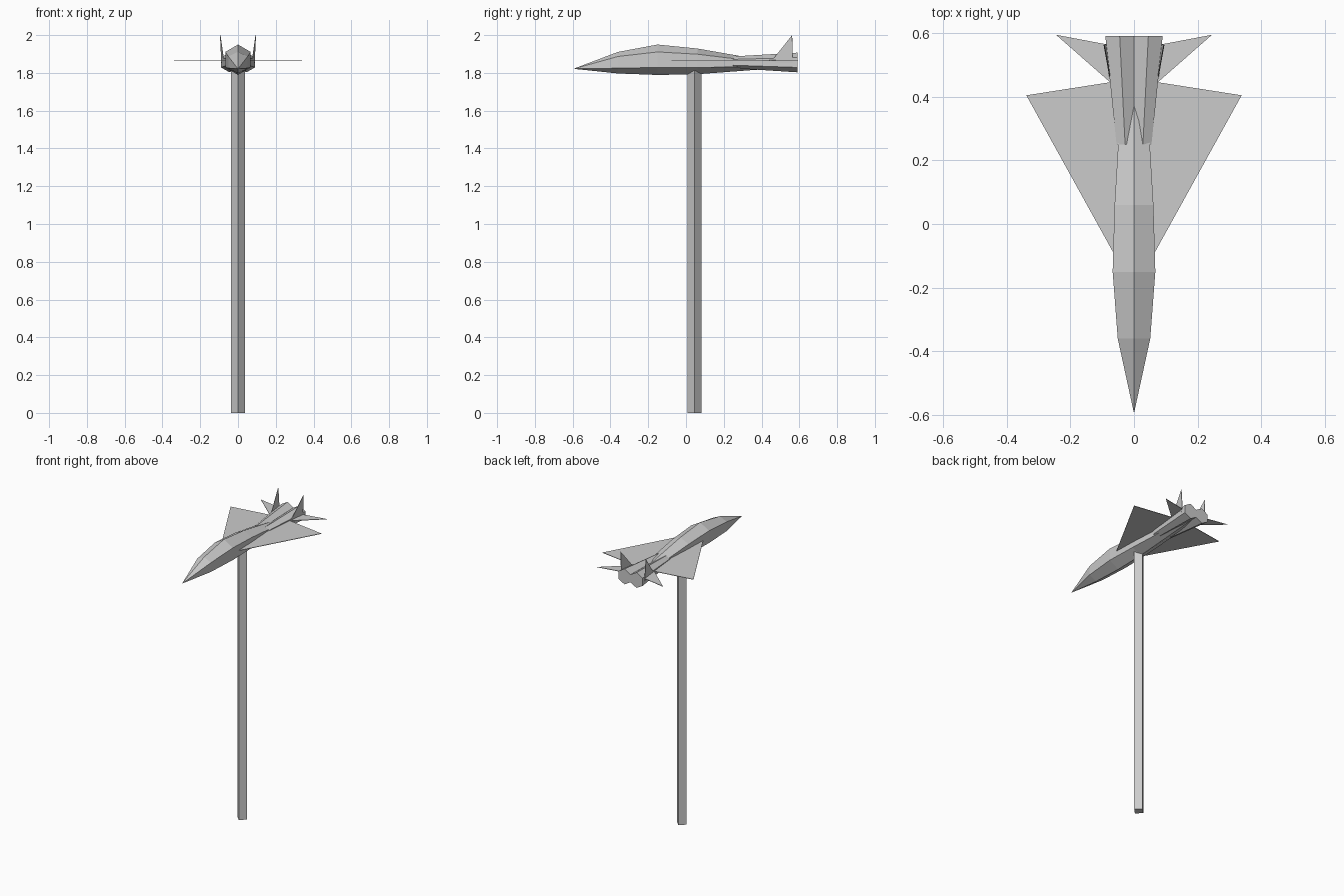
import bpy, bmesh
from math import sin, cos, pi

if "Cube" in bpy.data.objects:
    bpy.data.objects.remove(bpy.data.objects["Cube"])


def make(name, verts, faces):
    mesh = bpy.data.meshes.new(name)
    mesh.from_pydata(verts, [], faces)
    bm = bmesh.new()
    bm.from_mesh(mesh)
    bmesh.ops.remove_doubles(bm, verts=bm.verts, dist=1e-5)
    bmesh.ops.recalc_face_normals(bm, faces=bm.faces)
    bm.to_mesh(mesh)
    bm.free()
    ob = bpy.data.objects.new(name, mesh)
    bpy.context.collection.objects.link(ob)
    return ob


def loft(name, rings):
    n = len(rings[0])
    verts = [v for r in rings for v in r]
    faces = [tuple(range(n)), tuple(range((len(rings) - 1) * n, len(rings) * n))]
    for i in range(len(rings) - 1):
        for j in range(n):
            k = (j + 1) % n
            faces.append((i * n + j, i * n + k, (i + 1) * n + k, (i + 1) * n + j))
    return make(name, verts, faces)


def ring(x, y, z, r, n=6):
    return [(x + r * sin(2 * pi * i / n), y, z + r * cos(2 * pi * i / n)) for i in range(n)]


def sheet(name, pts):
    ob = make(name, pts, [tuple(range(len(pts)))])
    mod = ob.modifiers.new("thickness", 'SOLIDIFY')
    mod.thickness = 0.003
    mod.offset = 0
    return ob


# Fuselage: y, half width, top, upper corner, lower corner, bottom
stations = [
    (-0.59, 0.001, 1.824, 1.823, 1.822, 1.821),
    (-0.36, 0.051, 1.911, 1.887, 1.825, 1.797),
    (-0.15, 0.067, 1.950, 1.911, 1.829, 1.789),
    (0.06, 0.061, 1.929, 1.899, 1.829, 1.793),
    (0.58, 0.030, 1.838, 1.836, 1.834, 1.832),
]
loft("fuselage", [[(0, y, t), (w, y, u), (w, y, l), (0, y, b), (-w, y, l), (-w, y, u)]
                  for y, w, t, u, l, b in stations])

# Engines, wings and tail surfaces, mirrored left and right
WING_Z = 1.867
for side, s in (("right", 1), ("left", -1)):
    loft(f"engine_{side}", [ring(s * 0.028, 0.25, 1.856, 0.031),
                            ring(s * 0.045, 0.59, 1.855, 0.052)])
    sheet(f"wing_{side}", [(s * 0.03, -0.153, WING_Z), (s * 0.338, 0.404, WING_Z),
                           (s * 0.03, 0.452, WING_Z)])
    sheet(f"tailplane_{side}", [(s * 0.06, 0.432, WING_Z), (s * 0.245, 0.594, WING_Z),
                                (s * 0.06, 0.559, WING_Z)])
    sheet(f"tail_fin_{side}", [(s * 0.073, 0.445, 1.853), (s * 0.087, 0.565, 1.853),
                               (s * 0.094, 0.562, 2.0)])

# Square pole, turned so its edges face front and sides
cx, cy, r = 0, 0.045, 0.036
loft("pole", [[(cx + r * sin(i * pi / 2), cy + r * cos(i * pi / 2), z) for i in range(4)]
              for z in (0, 1.815)])
